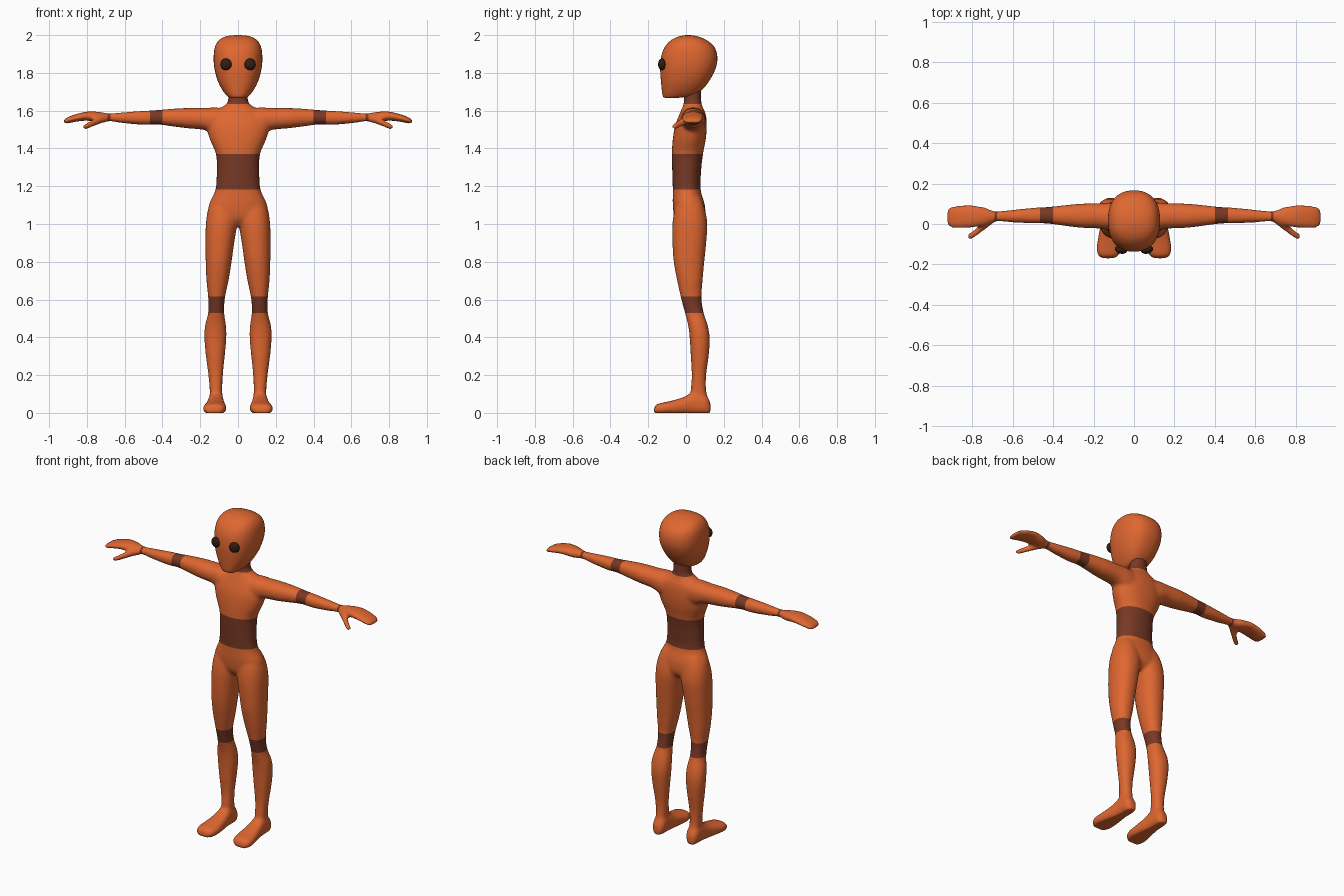
import bpy, bmesh, math
from mathutils import Vector


def material(name, rgb):
    m = bpy.data.materials.new(name)
    m.diffuse_color = (*rgb, 1)
    return m


ORANGE = material("orange skin", (0.74, 0.135, 0.03))
BROWN = material("brown joints", (0.19, 0.04, 0.018))
DARK = material("dark eyes", (0.03, 0.012, 0.007))


def resample(rings, steps=5):
    """Smooth the ring list with a Catmull-Rom curve."""
    p = [rings[0]] + list(rings) + [rings[-1]]
    out = []
    for i in range(1, len(p) - 2):
        for k in range(steps):
            t = k / steps
            out.append([0.5 * (2 * b + (c - a) * t + (2 * a - 5 * b + 4 * c - d) * t * t
                               + (3 * b - a - 3 * c + d) * t ** 3)
                        for a, b, c, d in zip(p[i - 1], p[i], p[i + 1], p[i + 2])])
    return out + [list(rings[-1])]


def loft(bm, axis, rings, side=1, power=2.2, n=32):
    """Closed tube along an axis; ring = position, min and max of the two other axes."""
    others = [i for i in range(3) if i != axis]
    loops = []
    for pos, a0, a1, b0, b1 in resample(rings):
        loop = []
        for k in range(n):
            t = 2 * math.pi * k / n
            c, s = math.cos(t), math.sin(t)
            v = [0, 0, 0]
            v[axis] = pos
            v[others[0]] = (a0 + a1) / 2 + (a1 - a0) / 2 * math.copysign(abs(c) ** (2 / power), c)
            v[others[1]] = (b0 + b1) / 2 + (b1 - b0) / 2 * math.copysign(abs(s) ** (2 / power), s)
            v[0] *= side
            loop.append(bm.verts.new(v))
        loops.append(loop)
    faces = [bm.faces.new(loops[0]), bm.faces.new(loops[-1][::-1])]
    for p, q in zip(loops, loops[1:]):
        for k in range(n):
            faces.append(bm.faces.new((p[k], q[k], q[(k + 1) % n], p[(k + 1) % n])))
    bmesh.ops.recalc_face_normals(bm, faces=faces)


def finish(name, bm, mats):
    me = bpy.data.meshes.new(name)
    bm.to_mesh(me)
    bm.free()
    for m in mats:
        me.materials.append(m)
    ob = bpy.data.objects.new(name, me)
    bpy.context.collection.objects.link(ob)
    return ob


def smooth(ob):
    bpy.ops.object.select_all(action='DESELECT')
    bpy.context.view_layer.objects.active = ob
    ob.select_set(True)
    bpy.ops.object.shade_smooth_by_angle(angle=math.radians(50))


TORSO = [(0.99, -0.10, 0.10, -0.03, 0.07), (1.03, -0.15, 0.15, -0.06, 0.10),
         (1.10, -0.155, 0.155, -0.07, 0.10), (1.18, -0.12, 0.12, -0.07, 0.078),
         (1.28, -0.113, 0.113, -0.073, 0.08), (1.37, -0.117, 0.117, -0.075, 0.09),
         (1.45, -0.15, 0.15, -0.07, 0.105), (1.52, -0.165, 0.165, -0.058, 0.11),
         (1.58, -0.145, 0.145, -0.035, 0.105), (1.615, -0.09, 0.09, -0.02, 0.09),
         (1.64, -0.058, 0.058, -0.012, 0.082), (1.67, -0.052, 0.052, -0.01, 0.08),
         (1.73, -0.05, 0.05, -0.01, 0.08)]
LEG = [(0.05, 0.08, 0.15, 0.02, 0.118), (0.12, 0.083, 0.15, 0.025, 0.107),
       (0.20, 0.08, 0.157, 0.03, 0.107), (0.30, 0.07, 0.17, 0.025, 0.12),
       (0.39, 0.062, 0.178, 0.02, 0.126), (0.46, 0.063, 0.175, 0.012, 0.116),
       (0.53, 0.073, 0.158, -0.006, 0.094), (0.61, 0.069, 0.158, -0.027, 0.082),
       (0.70, 0.05, 0.167, -0.047, 0.088), (0.80, 0.034, 0.171, -0.065, 0.097),
       (0.90, 0.02, 0.172, -0.072, 0.107), (1.00, 0.004, 0.17, -0.072, 0.113),
       (1.08, 0.0, 0.158, -0.06, 0.10), (1.14, 0.01, 0.13, -0.04, 0.08)]
FOOT = [(-0.170, 0.10, 0.158, -0.005, 0.025), (-0.155, 0.075, 0.178, -0.008, 0.046),
        (-0.12, 0.062, 0.185, -0.008, 0.055), (-0.07, 0.063, 0.178, -0.008, 0.066),
        (-0.01, 0.07, 0.166, -0.008, 0.085), (0.04, 0.076, 0.158, -0.008, 0.11),
        (0.10, 0.078, 0.154, -0.008, 0.10), (0.122, 0.088, 0.145, -0.005, 0.07),
        (0.130, 0.10, 0.13, 0.005, 0.05)]
ARM = [(0.04, -0.03, 0.10, 1.46, 1.61), (0.12, -0.03, 0.105, 1.475, 1.617),
       (0.18, -0.022, 0.102, 1.498, 1.614), (0.27, -0.018, 0.10, 1.507, 1.614),
       (0.35, -0.008, 0.092, 1.517, 1.610), (0.43, 0.002, 0.084, 1.527, 1.603),
       (0.50, 0.003, 0.08, 1.525, 1.599), (0.60, 0.008, 0.07, 1.533, 1.592),
       (0.67, 0.013, 0.063, 1.543, 1.586), (0.70, 0.01, 0.066, 1.542, 1.588),
       (0.74, -0.008, 0.082, 1.54, 1.594), (0.80, -0.018, 0.092, 1.547, 1.595),
       (0.86, -0.021, 0.092, 1.541, 1.581), (0.90, -0.019, 0.087, 1.533, 1.566),
       (0.918, -0.010, 0.075, 1.532, 1.554), (0.925, 0.01, 0.055, 1.535, 1.548)]
THUMB = [(0.69, 0.008, 0.048, 1.542, 1.58), (0.73, -0.022, 0.02, 1.53, 1.57),
         (0.77, -0.052, -0.012, 1.515, 1.551), (0.80, -0.072, -0.037, 1.503, 1.535),
         (0.822, -0.072, -0.052, 1.504, 1.522)]

# body: overlapping limbs and trunk fused into one smooth skin
bm = bmesh.new()
loft(bm, 2, TORSO)
for side in (1, -1):
    loft(bm, 2, LEG, side)
    loft(bm, 1, FOOT, side, 2.5)
    loft(bm, 0, ARM, side)
    loft(bm, 0, THUMB, side)
body = finish("body", bm, [])
remesh = body.modifiers.new("fuse", 'REMESH')
remesh.mode = 'VOXEL'
remesh.voxel_size = 0.009
relax = body.modifiers.new("relax", 'SMOOTH')
relax.factor = 0.5
relax.iterations = 7
fused = bpy.data.meshes.new_from_object(body.evaluated_get(bpy.context.evaluated_depsgraph_get()))
body.modifiers.clear()
body.data = fused

# joint bands: clean cuts, then the faces between them are brown
BANDS = [(2, 1.182, 1.37), (2, 0.53, 0.617), (2, 1.634, 1.8),
         (0, 0.40, 0.465), (0, 0.676, 0.690)]
bm = bmesh.new()
bm.from_mesh(fused)
for axis, low, high in BANDS:
    for cut in (low, high):
        for sign in ((1,) if axis == 2 else (1, -1)):
            co, no = Vector(), Vector()
            co[axis], no[axis] = cut * sign, 1
            bmesh.ops.bisect_plane(bm, geom=bm.verts[:] + bm.edges[:] + bm.faces[:],
                                   plane_co=co, plane_no=no, dist=1e-5)
for v in bm.verts:  # flat soles
    v.co.z = max(v.co.z, 0)
for f in bm.faces:
    c = f.calc_center_median()
    f.material_index = int(any(lo < abs(c[a]) < hi for a, lo, hi in BANDS))
bm.to_mesh(fused)
bm.free()
fused.materials.clear()
for m in (ORANGE, BROWN):
    fused.materials.append(m)
# restore band indices after the slots exist
for p in fused.polygons:
    p.material_index = int(any(lo < abs(p.center[a]) < hi for a, lo, hi in BANDS))
smooth(body)

# head
HEAD = [(1.668, -0.03, 0.03, -0.105, -0.05), (1.670, -0.045, 0.045, -0.117, -0.02),
        (1.682, -0.062, 0.062, -0.124, 0.045), (1.71, -0.083, 0.083, -0.128, 0.085),
        (1.75, -0.104, 0.104, -0.132, 0.118), (1.80, -0.12, 0.12, -0.136, 0.147),
        (1.85, -0.128, 0.128, -0.136, 0.164), (1.90, -0.128, 0.128, -0.128, 0.164),
        (1.94, -0.121, 0.121, -0.11, 0.148), (1.97, -0.104, 0.104, -0.083, 0.115),
        (1.988, -0.078, 0.078, -0.052, 0.078), (1.997, -0.045, 0.045, -0.02, 0.045),
        (2.0, -0.01, 0.01, 0.0, 0.02)]
bm = bmesh.new()
loft(bm, 2, HEAD, power=2.35, n=48)
smooth(finish("head", bm, [ORANGE]))

# eyes
for side, label in ((1, "left"), (-1, "right")):
    bm = bmesh.new()
    bmesh.ops.create_uvsphere(bm, u_segments=24, v_segments=12, radius=0.031)
    eye = finish(label + "_eye", bm, [DARK])
    eye.location = (0.064 * side, -0.127, 1.845)
    eye.scale = (1, 0.65, 1)
    eye.rotation_euler = (0, 0, 0.2 * side)
    smooth(eye)
